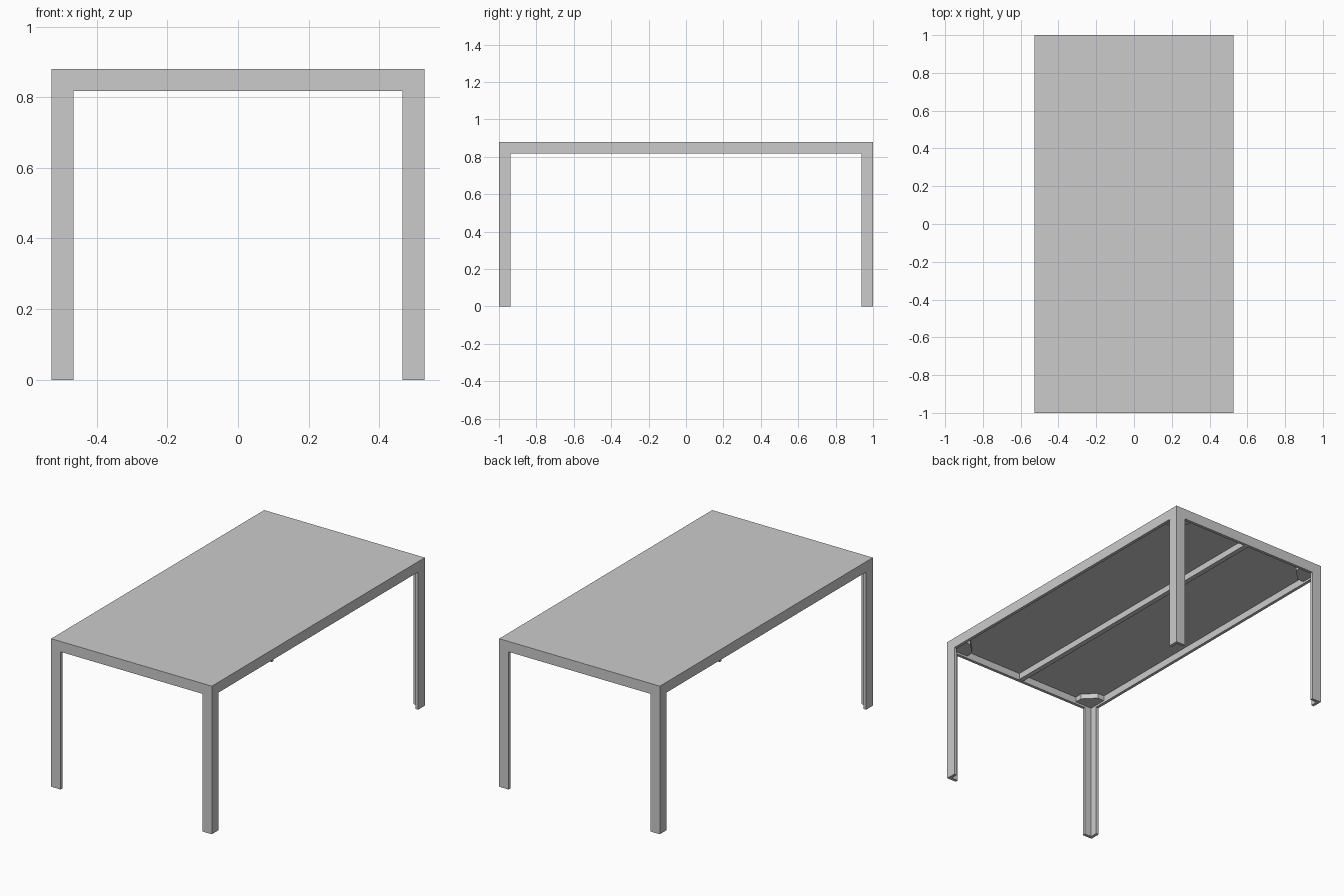
import bpy, bmesh

if "Cube" in bpy.data.objects:
    bpy.data.objects.remove(bpy.data.objects["Cube"])

HX, HY, H = 0.528, 1.0, 0.88     # half width, half length, height
RAIL = 0.062                     # rail depth and leg width
T = 0.018                        # wall thickness of rails and legs
TOP = 0.02                       # tabletop thickness


def prism(name, outline, z0, z1):
    """Extrude a plan outline between two heights."""
    bm = bmesh.new()
    face = bm.faces.new([bm.verts.new((x, y, z0)) for x, y in outline])
    new = bmesh.ops.extrude_face_region(bm, geom=[face])["geom"]
    verts = [v for v in new if isinstance(v, bmesh.types.BMVert)]
    bmesh.ops.translate(bm, verts=verts, vec=(0, 0, z1 - z0))
    bmesh.ops.recalc_face_normals(bm, faces=bm.faces)
    mesh = bpy.data.meshes.new(name)
    bm.to_mesh(mesh)
    bm.free()
    ob = bpy.data.objects.new(name, mesh)
    bpy.context.collection.objects.link(ob)
    return ob


def rect(x0, x1, y0, y1):
    return [(x0, y0), (x1, y0), (x1, y1), (x0, y1)]


low, under = H - RAIL, H - TOP

# Tabletop panel
prism("tabletop", rect(-HX, HX, -HY, HY), under, H)

# Rails around the edge and the central beam below the top
for s, side in ((-1, "left"), (1, "right")):
    a, b = sorted((s * HX, s * (HX - T)))
    prism(side + "_rail", rect(a, b, -HY, HY), low, under)
for s, side in ((-1, "front"), (1, "back")):
    a, b = sorted((s * HY, s * (HY - T)))
    prism(side + "_rail", rect(-HX + T, HX - T, a, b), low, under)
prism("central_beam", rect(-0.015, 0.015, -HY + T, HY - T), low + 0.004, under)

# Angle-section legs, open to the inside, with corner gussets
w, g = RAIL, 0.13
angle = [(0, 0), (w, 0), (w, T), (T, T), (T, w), (0, w)]
gusset = [(T, T), (g, T), (g, w), (w, g), (T, g)]
for sx, xn in ((-1, "left"), (1, "right")):
    for sy, yn in ((-1, "front"), (1, "back")):
        def corner(pts):
            return [(sx * (HX - x), sy * (HY - y)) for x, y in pts]
        prism(f"{yn}_{xn}_leg", corner(angle), 0, low)
        prism(f"{yn}_{xn}_gusset", corner(gusset), low + 0.012, under)
